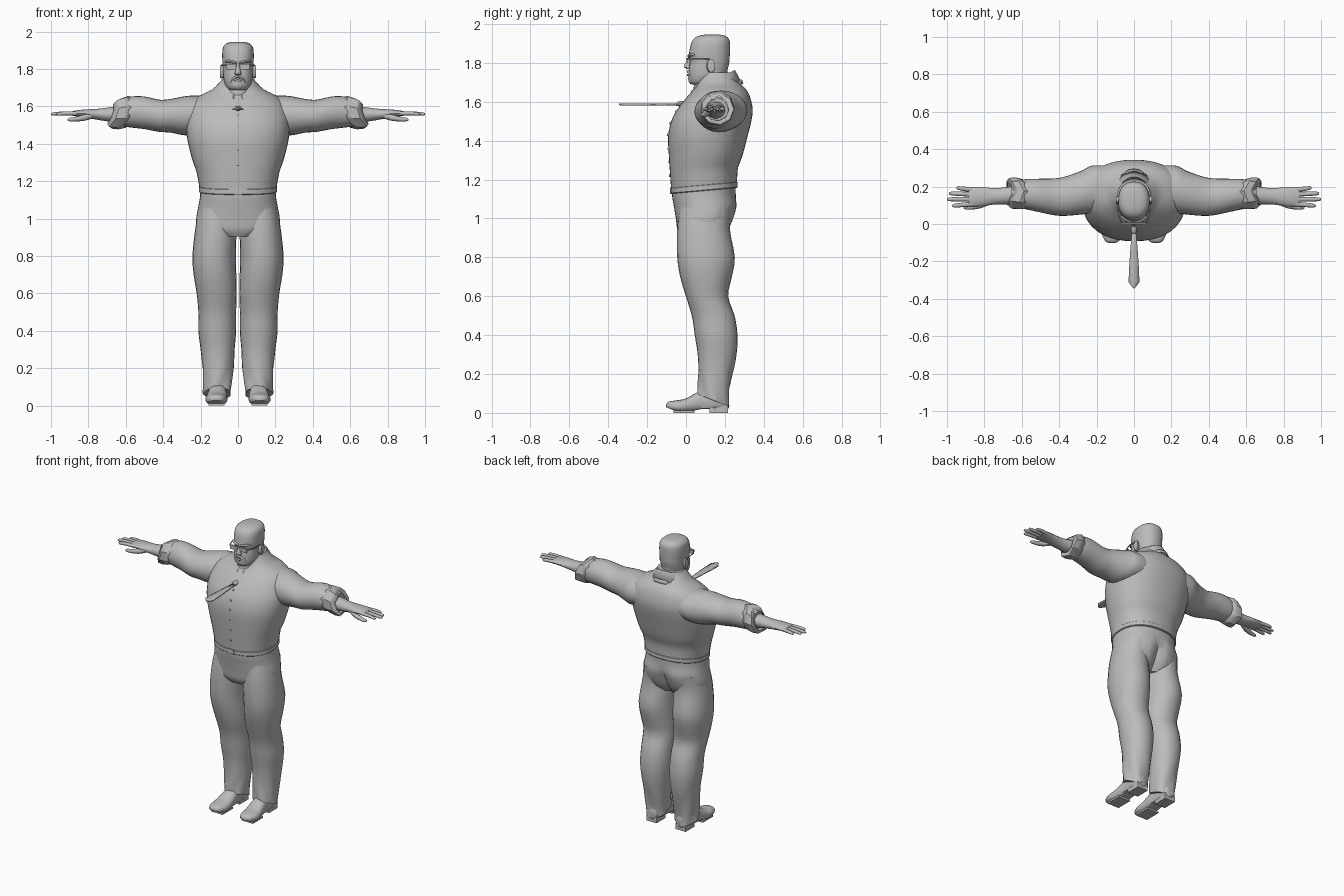
import bpy, bmesh, math
from mathutils import Vector

GREY = bpy.data.materials.new("plain grey")
GREY.diffuse_color = (0.5, 0.5, 0.5, 1)


def grid(name, rows, closed=False, caps=False, mirror=False, thick=0, angle=40):
    """Mesh skin over rows of points."""
    bm = bmesh.new()
    vs = [[bm.verts.new(p) for p in r] for r in rows]
    m = len(rows[0])
    for a, b in zip(vs, vs[1:]):
        for i in range(m if closed else m - 1):
            j = (i + 1) % m
            bm.faces.new((a[i], a[j], b[j], b[i]))
    if caps:
        bm.faces.new(vs[0])
        bm.faces.new(vs[-1])
    bmesh.ops.recalc_face_normals(bm, faces=bm.faces)
    me = bpy.data.meshes.new(name)
    bm.to_mesh(me)
    bm.free()
    me.materials.append(GREY)
    me.shade_smooth()
    me.set_sharp_from_angle(angle=math.radians(angle))
    ob = bpy.data.objects.new(name, me)
    bpy.context.collection.objects.link(ob)
    if thick:
        s = ob.modifiers.new("thickness", 'SOLIDIFY')
        s.thickness, s.offset = thick, 0
    if mirror:
        ob.modifiers.new("mirror", 'MIRROR').use_clip = False
    return ob


def spline(secs, steps):
    """Catmull-Rom through the sections."""
    out = []
    for i in range(len(secs) - 1):
        p = [secs[max(0, min(len(secs) - 1, i + k))] for k in (-1, 0, 1, 2)]
        for s in range(steps):
            t = s / steps
            out.append([0.5 * (2 * b + (c - a) * t + (2 * a - 5 * b + 4 * c - d) * t * t
                               + (3 * b - a - 3 * c + d) * t ** 3) for a, b, c, d in zip(*p)])
    return out + [list(secs[-1])]


def loft(name, axis, secs, sides=24, steps=3, e=2.0, fn=None, caps=True, **kw):
    """Sections: position on axis, two centre coordinates, two radii."""
    rows = []
    for t, ca, cb, ra, rb in spline(secs, steps):
        row = []
        for k in range(sides):
            w = 2 * math.pi * k / sides
            c, s = math.cos(w), math.sin(w)
            a = ca + ra * math.copysign(abs(c) ** (2 / e), c)
            b = cb + rb * math.copysign(abs(s) ** (2 / e), s)
            p = {'x': (t, a, b), 'y': (a, t, b), 'z': (a, b, t)}[axis]
            row.append(fn(*p) if fn else p)
        rows.append(row)
    return grid(name, rows, True, caps, **kw)


def box(name, c, size, mirror=False):
    x, y, z = c
    a, b, h = (s / 2 for s in size)
    return loft(name, 'z', [(z - h, x, y, a * 1.414, b * 1.414), (z + h, x, y, a * 1.414, b * 1.414)],
                4, 1, fn=lambda px, py, pz: (x + ((px - x) / 1.414 - (py - y) / 1.414 * a / b),
                                             y + ((py - y) / 1.414 + (px - x) / 1.414 * b / a), pz),
                mirror=mirror)


def fade(v, lo, hi):
    return max(0, min(1, (v - lo) / (hi - lo)))


# shirt body, hem dips at the front
def hem_tilt(x, y, z):
    return x, y, z + (y - .09) * .09 * (1 - fade(z, 1.18, 1.32))

loft("shirt_body", 'z', [
    (1.172, 0, .093, .207, .170), (1.25, 0, .092, .222, .175), (1.32, 0, .101, .246, .189),
    (1.42, 0, .112, .270, .204), (1.50, 0, .130, .278, .206), (1.56, 0, .149, .272, .194),
    (1.62, 0, .166, .250, .165), (1.66, 0, .175, .200, .137), (1.69, 0, .170, .140, .113),
    (1.73, 0, .160, .098, .090), (1.75, 0, .157, .085, .078)], 40, e=2.25, fn=hem_tilt)

# belt and buckle
loft("belt", 'z', [(1.142, 0, .093, .205, .168), (1.146, 0, .093, .209, .172),
                   (1.170, 0, .093, .209, .172), (1.174, 0, .093, .205, .168)], 40, 1, e=2.25, fn=hem_tilt)
box("belt_buckle", (0, -.078, 1.143), (.045, .01, .032))

# shirt buttons
for z, y in ((1.55, -.05), (1.49, -.078), (1.43, -.091), (1.36, -.089), (1.29, -.085), (1.22, -.081)):
    loft("button", 'y', [(y - .006, 0, z, .006, .006), (y + .006, 0, z, .007, .007)], 10, 1)

# sleeves
loft("sleeve", 'x', [
    (.10, .185, 1.56, .125, .095), (.22, .185, 1.555, .128, .103), (.28, .168, 1.55, .117, .105),
    (.36, .150, 1.55, .106, .090), (.42, .145, 1.55, .099, .086), (.50, .152, 1.566, .090, .087),
    (.56, .158, 1.570, .083, .084), (.62, .160, 1.567, .074, .073), (.655, .157, 1.56, .060, .060)],
    28, mirror=True)

# turned-back cuffs, open and slanted
def cuff_slant(x, y, z):
    return x - (z - 1.565) * .3 + .012 * math.sin(60 * y), y, z
loft("sleeve_cuff", 'x', [(.585, .158, 1.567, .079, .079), (.625, .162, 1.567, .085, .088),
                          (.655, .162, 1.562, .082, .080), (.668, .160, 1.56, .060, .058)],
     9, 1, fn=cuff_slant, caps=False, mirror=True, thick=.006, angle=25)

# forearm and palm
loft("forearm_and_palm", 'x', [
    (.62, .155, 1.558, .052, .048), (.70, .150, 1.557, .045, .037), (.75, .148, 1.558, .044, .030),
    (.80, .146, 1.561, .050, .024), (.85, .146, 1.563, .053, .018), (.885, .146, 1.562, .050, .013)],
    18, mirror=True)

# fingers and thumb
for i, (y0, y1, tip) in enumerate(((.107, .098, .972), (.133, .132, 1.0), (.159, .163, .988), (.183, .192, .95))):
    mid = (.86 + tip) / 2
    loft("finger", 'x', [(.86, y0, 1.562, .013, .012), (mid, (y0 + y1) / 2, 1.563, .012, .011),
                         (tip - .012, y1, 1.560, .010, .009), (tip, y1, 1.559, .004, .004)],
         10, 2, mirror=True)
loft("thumb", 'x', [(.77, .125, 1.553, .020, .016), (.82, .102, 1.540, .018, .017), (.87, .091, 1.532, .014, .013),
                    (.90, .088, 1.530, .011, .010), (.912, .087, 1.529, .004, .004)], 10, 2, mirror=True)

# trousers seat with a cleft at the back
def cleft(x, y, z):
    d = .035 * math.exp(-(x / .03) ** 2) * fade(y, .1, .2) * (1 - fade(z, 1.02, 1.12))
    return x, y - d, z
loft("trousers_seat", 'z', [
    (1.185, 0, .093, .200, .163), (1.12, 0, .092, .203, .164), (1.06, 0, .101, .213, .163),
    (.99, 0, .097, .224, .148), (.94, 0, .088, .205, .132), (.905, 0, .085, .110, .110)],
    40, e=2.25, fn=cleft)

# trouser legs with rumpled hems
def hem(x, y, z):
    k = 1 - fade(z, .06, .28)
    a = math.atan2(y - .14, x - .11)
    r = 1 + .07 * k * math.sin(5 * a + 22 * z)
    return .11 + (x - .11) * r, .14 + (y - .14) * r, z - (y - .14) * .4 * (1 - fade(z, .06, .2))
loft("trouser_leg", 'z', [
    (1.06, .112, .103, .098, .135), (.95, .118, .090, .110, .135), (.80, .128, .103, .116, .148),
    (.70, .123, .103, .114, .133), (.60, .114, .108, .107, .109), (.50, .111, .140, .101, .110),
    (.40, .111, .155, .101, .110), (.30, .109, .160, .091, .100), (.20, .107, .152, .083, .088),
    (.12, .109, .142, .076, .080), (.065, .111, .140, .073, .080)],
    24, e=2.1, fn=hem, mirror=True, angle=35)

# shoes
def sole(x, y, z):
    return x, y, max(z, .008 + .02 * fade(-y, .05, .1) + .012 * fade(y, .02, .08))
loft("shoe", 'y', [
    (-.102, .117, .036, .014, .008), (-.088, .117, .036, .040, .022), (-.04, .116, .034, .058, .032),
    (.0, .114, .038, .057, .036), (.05, .111, .052, .052, .050), (.10, .110, .062, .048, .062),
    (.16, .110, .066, .047, .062), (.205, .110, .060, .040, .048), (.22, .110, .055, .022, .030)],
    20, e=2.3, fn=sole, mirror=True)
box("shoe_heel", (.11, .168, .02), (.078, .096, .04), True)
box("shoe_sole", (.115, -.01, .006), (.088, .11, .012), True)

# neck and head
loft("neck", 'z', [(1.60, 0, .125, .075, .09), (1.68, 0, .125, .076, .085), (1.78, 0, .135, .076, .080)], 24)
loft("head", 'z', [
    (1.688, 0, .075, .040, .042), (1.70, 0, .085, .058, .066), (1.73, 0, .106, .074, .093),
    (1.77, 0, .115, .079, .100), (1.805, 0, .122, .081, .101), (1.835, 0, .120, .083, .105),
    (1.85, 0, .121, .084, .105), (1.89, 0, .125, .084, .102), (1.92, 0, .129, .078, .093),
    (1.938, 0, .132, .060, .072), (1.945, 0, .135, .032, .042)], 32, e=2.3)
loft("ear", 'x', [(.070, .122, 1.785, .018, .030), (.088, .128, 1.785, .022, .036), (.096, .130, 1.787, .020, .034),
                  (.097, .128, 1.787, .010, .022)], 14, 1, mirror=True)

# face
loft("nose", 'z', [(1.768, 0, .012, .014, .008), (1.776, 0, .008, .019, .016), (1.790, 0, .007, .014, .015),
                   (1.815, 0, .014, .009, .009), (1.838, 0, .018, .009, .004)], 12, 2)
loft("brow", 'x', [(.006, .018, 1.832, .009, .007), (.03, .018, 1.838, .010, .008), (.06, .034, 1.842, .009, .006),
                   (.07, .045, 1.838, .004, .003)], 10, 2, mirror=True)
loft("moustache", 'x', [(0, .012, 1.757, .008, .006), (.018, .014, 1.754, .008, .007),
                        (.036, .024, 1.740, .007, .008), (.042, .029, 1.725, .004, .005)], 10, 2, mirror=True)
loft("lower_lip", 'x', [(-.024, .020, 1.735, .004, .003), (0, .011, 1.738, .007, .006),
                        (.024, .020, 1.735, .004, .003)], 10, 2)
loft("chin", 'z', [(1.692, 0, .04, .022, .018), (1.706, 0, .030, .032, .018), (1.725, 0, .027, .028, .016)], 14, 2)

# glasses
box("glasses_lens", (.037, .006, 1.810), (.05, .004, .026), True)
box("glasses_rim", (.037, .005, 1.824), (.058, .008, .005), True)
box("glasses_bridge", (0, .004, 1.820), (.03, .006, .005))
grid("glasses_arm", [[(.066, .005, z), (.084, .05, z), (.089, .12, z)] for z in (1.817, 1.823)],
     mirror=True, thick=.004)


# collar, highest at the nape and falling to points in front
def ring(t, rx, cy, ry, zback, zfront):
    a = t * math.pi
    f = (1 - math.cos(a)) / 2
    return rx * math.sin(a), cy + ry * math.cos(a), zback + (zfront - zback) * f

turns = [-.93 + 1.86 * i / 24 for i in range(25)]
grid("collar", [[ring(t, .082, .135, .100, 1.725, 1.625) for t in turns],
                [ring(t, .092, .140, .112, 1.760, 1.655) for t in turns],
                [ring(t, .132, .140, .140, 1.705, 1.600) for t in turns]], thick=.006, angle=35)

# tie band, knot and blade blown straight forwards
loop = [-1 + i / 12 for i in range(25)]
grid("tie_band", [[ring(t, .098 + d, .135, .150 + d, 1.715 - h, 1.600 - h) for t in loop]
                  for d, h in ((0, 0), (.008, .022))], thick=.006)
loft("tie_knot", 'y', [(-.05, 0, 1.588, .010, .008), (-.035, 0, 1.590, .017, .014), (-.01, 0, 1.592, .014, .012)],
     8, 1)
grid("tie_blade", [[(-w, y, 1.586), (0, y - tip, 1.588), (w, y, 1.586)] for y, w, tip in
                   ((-.04, .010, 0), (-.12, .018, 0), (-.22, .025, 0), (-.31, .029, 0), (-.328, .016, .008),
                    (-.34, .004, .004))], thick=.008)
